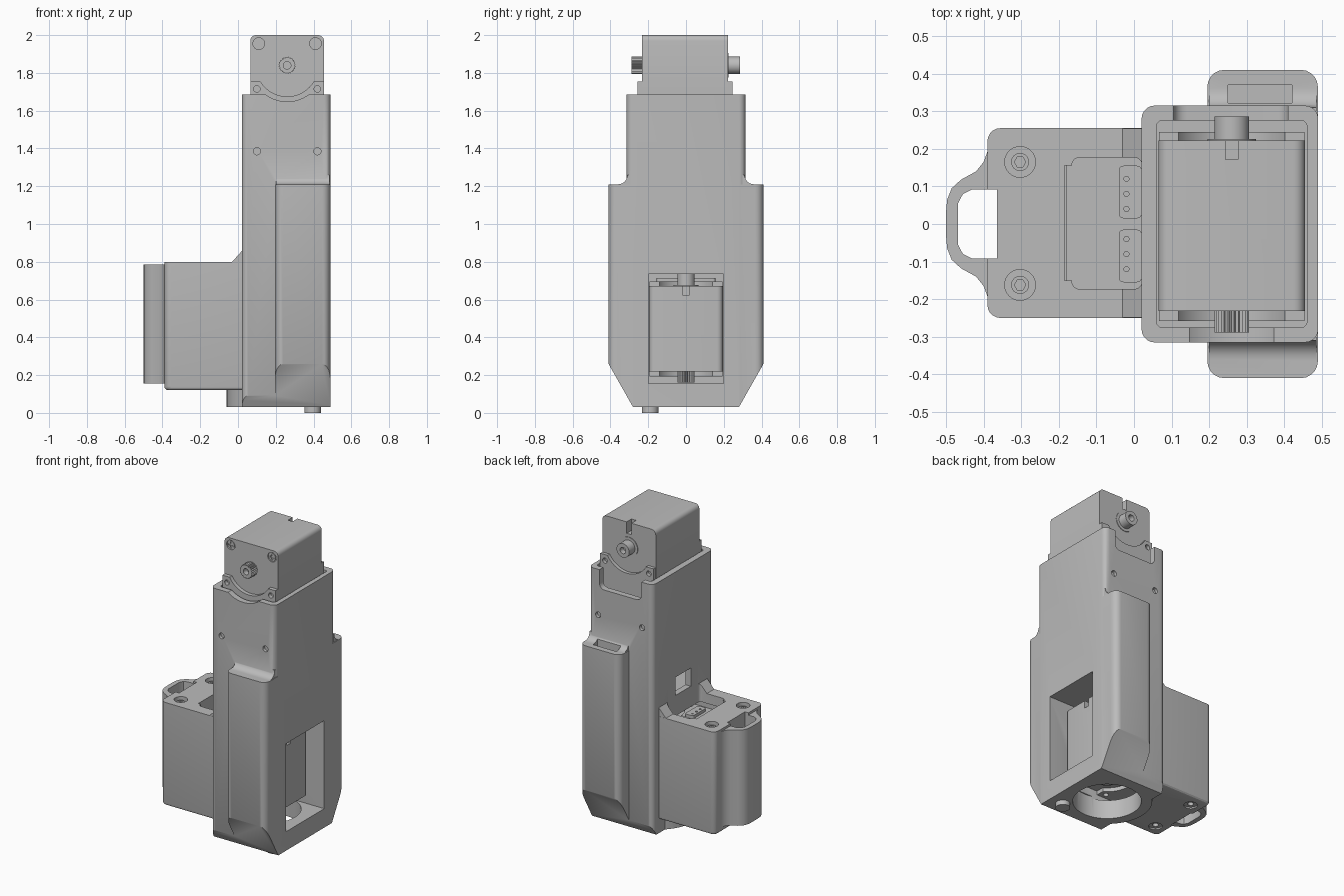
import bpy, bmesh, math
from mathutils import Matrix, Vector

cube = bpy.data.objects.get("Cube")
if cube:
    bpy.data.objects.remove(cube, do_unlink=True)

grey = bpy.data.materials.new("plain_grey")
grey.use_nodes = True
grey.diffuse_color = (0.5, 0.5, 0.5, 1)
grey.node_tree.nodes["Principled BSDF"].inputs["Base Color"].default_value = (0.5, 0.5, 0.5, 1)

AXES = {"x": lambda a, b, t: (t, a, b),
        "y": lambda a, b, t: (a, t, b),
        "z": lambda a, b, t: (a, b, t)}


def prism(name, axis, pts, lo, hi, r=0, end_r=0):
    """Extrude a 2D profile along an axis; r rounds its corners, end_r its lower rim."""
    bm = bmesh.new()
    put = AXES[axis]
    low = [bm.verts.new(put(a, b, lo)) for a, b in pts]
    top = [bm.verts.new(put(a, b, hi)) for a, b in pts]
    n = len(pts)
    bm.faces.new(low)
    bm.faces.new(top)
    for i in range(n):
        j = (i + 1) % n
        bm.faces.new((low[i], low[j], top[j], top[i]))
    bmesh.ops.recalc_face_normals(bm, faces=bm.faces)
    k = "xyz".index(axis)
    if r:
        sides = [e for e in bm.edges if abs(e.verts[0].co[k] - e.verts[1].co[k]) > 1e-5]
        bmesh.ops.bevel(bm, geom=sides, offset=r, segments=5, affect="EDGES", profile=0.5)
    if end_r:
        rim = [e for e in bm.edges if all(abs(v.co[k] - lo) < 1e-5 for v in e.verts)]
        bmesh.ops.bevel(bm, geom=rim, offset=end_r, segments=3, affect="EDGES", profile=0.5)
    mesh = bpy.data.meshes.new(name)
    bm.to_mesh(mesh)
    bm.free()
    mesh.materials.append(grey)
    ob = bpy.data.objects.new(name, mesh)
    bpy.context.collection.objects.link(ob)
    return ob


def box(name, x, y, z, r=0, axis="z", end_r=0):
    spans = {"x": (y, z, x), "y": (x, z, y), "z": (x, y, z)}[axis]
    (a0, a1), (b0, b1), (lo, hi) = spans
    return prism(name, axis, [(a0, b0), (a1, b0), (a1, b1), (a0, b1)], lo, hi, r, end_r)


def disc(name, axis, a, b, rad, lo, hi, n=40):
    pts = [(a + rad * math.cos(math.tau * i / n), b + rad * math.sin(math.tau * i / n)) for i in range(n)]
    return prism(name, axis, pts, lo, hi)


def combine(ob, tool, op):
    """Apply a boolean and remove the tool object."""
    m = ob.modifiers.new("bool", "BOOLEAN")
    m.object, m.operation, m.solver = tool, op, "EXACT"
    bpy.context.view_layer.objects.active = ob
    bpy.ops.object.modifier_apply(modifier=m.name)
    bpy.data.objects.remove(tool, do_unlink=True)


def add(ob, tool):
    combine(ob, tool, "UNION")


def cut(ob, tool):
    combine(ob, tool, "DIFFERENCE")


# Housing: tall column, wide lower wings, side module, round bottom boss
body = box("housing", (0.02, 0.49), (-0.315, 0.315), (0.03, 1.685), 0.035)
add(body, box("wings", (0.195, 0.489), (-0.41, 0.41), (0.031, 1.21), 0.045))
for s in (-1, 1):
    curve = [(s * (0.36 - 0.05 * math.sin(t)), 1.26 - 0.05 * math.cos(t))
             for t in [math.pi / 2 * i / 6 for i in range(7)]]
    add(body, prism("wing_fillet", "x", curve + [(s * 0.3, 1.26), (s * 0.3, 1.2), (s * 0.36, 1.2)], 0.2, 0.485))
add(body, box("module", (-0.39, 0.1), (-0.25, 0.255), (0.12, 0.8), 0.035, "z", 0.02))
add(body, prism("module_ramp", "y", [(-0.04, 0.79), (0.05, 0.79), (0.05, 0.89)], -0.249, 0.254))
add(body, disc("bottom_boss", "z", 0.21, 0, 0.27, 0.0305, 0.15, 64))

# Handle loop at the end of the module
half = [(-0.36, 0.235), (-0.387, 0.2), (-0.4, 0.165), (-0.42, 0.14), (-0.46, 0.118),
        (-0.485, 0.095), (-0.497, 0.065), (-0.5, 0.03)]
add(body, prism("handle", "z", half + [(x, -y) for x, y in reversed(half)], 0.155, 0.785))
half = [(-0.365, 0.092), (-0.43, 0.092), (-0.455, 0.08), (-0.468, 0.055)]
cut(body, prism("handle_hole", "z", half + [(x, -y) for x, y in reversed(half)], 0, 1))

# Slanted undersides of the wings
for s in (-1, 1):
    cut(body, prism("chamfer_cutter", "x", [(s * 0.263, 0), (s * 0.433, 0.3), (s * 0.6, 0.3), (s * 0.6, 0)], -0.1, 0.6))

# Cavities for the two actuators, with the round opening below
cut(body, box("upper_cavity", (0.06, 0.46), (-0.275, 0.275), (0.85, 1.8), 0.015))
cut(body, box("lower_cavity", (-0.185, 0.6), (-0.198, 0.198), (0.155, 0.735)))
cut(body, disc("shaft_clearance", "z", 0.21, 0, 0.055, 0.7, 0.77))
cut(body, disc("bottom_opening", "z", 0.21, 0, 0.205, 0, 0.17, 64))
cut(body, box("module_pocket", (-0.185, 0.021), (-0.15, 0.155), (0.7, 1.0)))
cut(body, box("pocket_ears", (-0.165, 0.021), (-0.173, 0.177), (0.72, 0.9), 0.02))
cut(body, box("cable_window", (-0.05, 0.1), (-0.08, 0.08), (0.87, 0.99)))
cut(body, box("wing_slot", (0.25, 0.42), (0.322, 0.37), (0.85, 1.3)))
cut(body, box("back_notch", (0.105, 0.41), (0.24, 0.4), (1.56, 1.8), 0.035, "y"))
cut(body, disc("front_arc", "y", 0.26, 1.84, 0.192, -0.4, -0.23, 64))
for x in (0.1, 0.42):
    for lo, hi in ((-0.33, -0.295), (0.295, 0.33)):
        cut(body, disc("side_screw_hole", "y", x, 1.385, 0.019, lo, hi, 20))
for y in (-0.162, 0.165):
    for lo, hi, a, b in ((0.77, 0.85, 0.74, 0.85), (0.1, 0.13, 0.1, 0.16)):
        cut(body, disc("module_screw_seat", "z", -0.303, y, 0.041, lo, hi, 32))
        cut(body, disc("module_screw_hole", "z", -0.303, y, 0.018, a, b, 20))
parts = [body, disc("stop_pin", "z", 0.395, -0.19, 0.044, 0, 0.05, 32)]

# Screws in the module seats
for y in (-0.162, 0.165):
    screw = disc("module_screw", "z", -0.303, y, 0.024, 0.75, 0.785, 24)
    cut(screw, disc("socket", "z", -0.303, y, 0.015, 0.765, 0.8, 6))
    parts.append(screw)


def actuator(label, matrix):
    """Geared motor box: shaft on the local y axis, short end towards local +z."""
    made = []
    case = box(label + "_case", (-0.195, 0.195), (-0.232, 0.222), (-0.39, 0.16), 0.03, "y")
    cut(case, box("notch", (-0.017, 0.017), (0.172, 0.3), (0.085, 0.2)))
    for s in (-1, 1):
        cut(case, disc("seat", "y", s * 0.15, 0.115, 0.031, -0.3, -0.224, 24))
        head = disc(label + "_screw", "y", s * 0.15, 0.115, 0.025, -0.23, -0.2, 24)
        cut(head, box("slot_a", (s * 0.15 - 0.017, s * 0.15 + 0.017), (-0.3, -0.222), (0.11, 0.12)))
        cut(head, box("slot_b", (s * 0.15 - 0.005, s * 0.15 + 0.005), (-0.3, -0.222), (0.098, 0.132)))
        made.append(head)
    made.append(case)
    # Mounting flanges on both faces, hollowed around the shaft
    for side, lo, hi in (("front", -0.258, -0.23), ("back", 0.22, 0.245)):
        plate = box(f"{label}_{side}_flange", (-0.194, 0.194), (lo, hi), (-0.39, -0.085))
        cut(plate, disc("clearance", "y", 0, 0, 0.165, -0.4, 0.4, 64))
        for s in (-1, 1):
            cut(plate, disc("hole", "y", s * 0.16, -0.125, 0.017, -0.4, 0.4, 20))
        made.append(plate)
    # Splined output shaft
    teeth = 24
    ring = [((0.046 if i % 2 else 0.04) * math.cos(math.pi * i / teeth),
             (0.046 if i % 2 else 0.04) * math.sin(math.pi * i / teeth)) for i in range(teeth * 2)]
    spline = prism(label + "_spline", "y", ring, -0.288, -0.22)
    cut(spline, disc("bore", "y", 0, 0, 0.02, -0.4, -0.25, 24))
    # Plain rear bearing
    bearing = disc(label + "_bearing", "y", 0, 0, 0.046, 0.2, 0.286)
    cut(bearing, disc("bore", "y", 0, 0, 0.021, 0.25, 0.4, 24))
    collar = disc(label + "_collar", "y", 0, 0, 0.065, 0.21, 0.226)
    made += [spline, bearing, collar]
    for ob in made:
        ob.matrix_world = matrix
    return made


parts += actuator("upper_actuator", Matrix.Translation((0.26, 0, 1.84)))
turn = Matrix(((0, 0, 1), (1, 0, 0), (0, 1, 0))).to_4x4()
parts += actuator("lower_actuator", Matrix.Translation((0.21, 0, 0.45)) @ turn)

# Cable sockets beside the column, in the module pocket
for s in (-1, 1):
    sock = box("cable_socket", (-0.04, 0.02), (s * 0.085 - 0.07, s * 0.085 + 0.07), (0.66, 0.715), 0.012)
    for k in (-1, 0, 1):
        cut(sock, disc("pin_hole", "z", -0.02, s * 0.08 + k * 0.04, 0.007, 0.7, 0.8, 10))
    parts.append(sock)

bpy.ops.object.select_all(action="DESELECT")
for ob in parts:
    ob.select_set(True)
bpy.context.view_layer.objects.active = body
bpy.ops.object.shade_smooth_by_angle(angle=math.radians(30))
